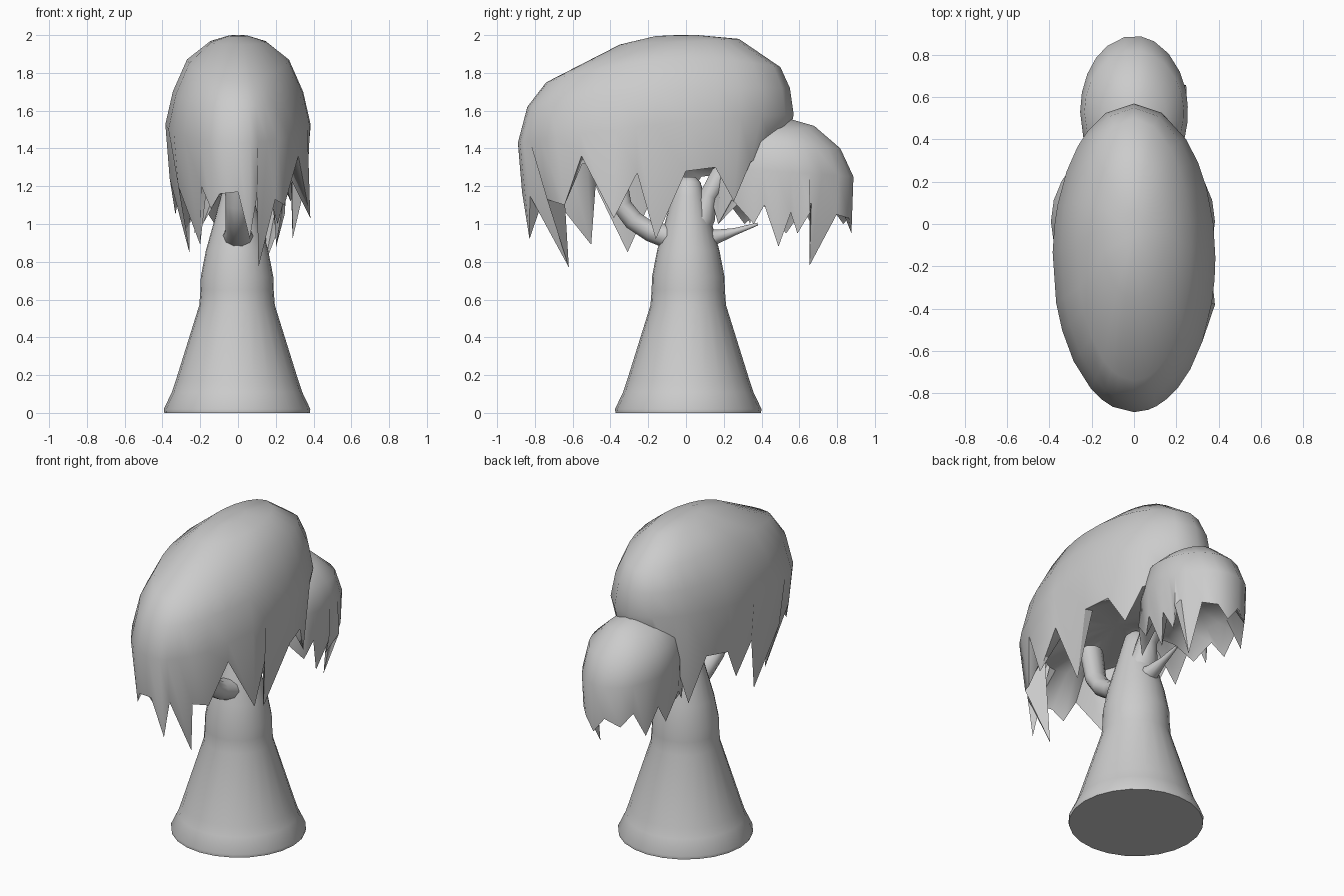
import bpy, bmesh
from math import sin, cos, radians, pi
from mathutils import Vector

if "Cube" in bpy.data.objects:
    bpy.data.objects.remove(bpy.data.objects["Cube"])


def finish(name, bm, angle=50):
    bmesh.ops.recalc_face_normals(bm, faces=bm.faces)
    me = bpy.data.meshes.new(name)
    bm.to_mesh(me)
    bm.free()
    ob = bpy.data.objects.new(name, me)
    bpy.context.collection.objects.link(ob)
    bpy.ops.object.select_all(action='DESELECT')
    ob.select_set(True)
    bpy.context.view_layer.objects.active = ob
    bpy.ops.object.shade_smooth_by_angle(angle=radians(angle))
    return ob


def bridge(bm, a, b):
    n = len(a)
    for i in range(n):
        j = (i + 1) % n
        bm.faces.new((a[i], a[j], b[j], b[i]))


def fan(bm, ring, tip):
    v = bm.verts.new(tip)
    for i in range(len(ring)):
        bm.faces.new((ring[i], ring[(i + 1) % len(ring)], v))


def lathe(name, profile, centre, sides):
    """Revolve (radius, z) pairs about a vertical axis."""
    bm = bmesh.new()
    rings = [[bm.verts.new((centre[0] + r * cos(2 * pi * k / sides),
                            centre[1] + r * sin(2 * pi * k / sides), z))
              for k in range(sides)] for r, z in profile]
    for a, b in zip(rings, rings[1:]):
        bridge(bm, a, b)
    bm.faces.new(rings[0])
    bm.faces.new(rings[-1])
    return finish(name, bm)


def branch(name, pts, sides=10):
    """Tapered limb in the x = 0 plane through (y, z, radius) points."""
    bm = bmesh.new()
    path = [Vector((0, y, z)) for y, z, r in pts]
    rings = []
    for i, p in enumerate(path):
        d = (path[min(i + 1, len(path) - 1)] - path[max(i - 1, 0)]).normalized()
        up = Vector((1, 0, 0)).cross(d)
        r = pts[i][2]
        rings.append([bm.verts.new(p + Vector((1.2 * r * cos(2 * pi * k / sides), 0, 0))
                                   + up * r * sin(2 * pi * k / sides))
                      for k in range(sides)])
    for a, b in zip(rings, rings[1:]):
        bridge(bm, a, b)
    bm.faces.new(rings[0])
    bm.faces.new(rings[-1])
    return finish(name, bm)


def canopy(name, apex, rings, hem, under):
    """Domed crown: rings are (y_front, z_front, y_back, z_back, half_width, side_lift);
    hem points are (angle, inset, z) around the widest, last ring."""
    bm = bmesh.new()
    angles = [radians(h[0]) for h in hem]

    def ring(yf, zf, yb, zb, w, lift):
        out = []
        for t in angles:
            k = (sin(t) + 1) / 2
            out.append(bm.verts.new((w * cos(t), yf + (yb - yf) * k,
                                     zf + (zb - zf) * k + lift * cos(t) ** 2)))
        return out

    loops = [ring(*r) for r in rings]
    yf, yb, w = rings[-1][0], rings[-1][2], rings[-1][4]
    cy, sy = (yf + yb) / 2, (yb - yf) / 2

    def level(spec):
        return [bm.verts.new((w * f * cos(t), cy + sy * f * sin(t), z))
                for t, (f, z) in zip(angles, spec)]

    # ragged hem, then hollow underside
    loops.append(level([(f, z) for _, f, z in hem]))
    loops.append(level([(.74, under) for _ in hem]))
    for a, b in zip(loops, loops[1:]):
        bridge(bm, a, b)
    fan(bm, loops[0], apex)
    fan(bm, loops[-1], (0, cy, under + .06))
    return finish(name, bm, 60)


# Flared trunk
lathe("trunk", [(.385, 0), (.388, .02), (.345, .11), (.325, .17), (.2, .57), (.194, .65),
                (.192, .72), (.165, .86), (.12, 1.02), (.085, 1.15), (.065, 1.22),
                (.035, 1.25)], (-.005, .012), 24)

# Limbs
branch("front_limb", [(-.08, .93, .07), (-.19, .96, .055), (-.28, 1.02, .055),
                      (-.34, 1.1, .055), (-.38, 1.3, .06)])
branch("rear_twig", [(.1, .92, .06), (.17, .935, .038), (.26, .96, .02), (.38, 1.0, .008)])
branch("rear_limb", [(.04, .95, .08), (.09, 1.04, .07), (.12, 1.15, .05),
                     (.18, 1.25, .06), (.28, 1.31, .06)])

# Main crown
canopy("main_crown", (0, -.05, 2.0),
       [(-.16, 1.995, .06, 2.0, .05, 0),
        (-.35, 1.95, .28, 1.98, .15, 0),
        (-.74, 1.75, .5, 1.83, .27, .08),
        (-.84, 1.62, .55, 1.72, .345, .03),
        (-.89, 1.43, .57, 1.58, .385, .02)],
       [(-105, .97, 1.16), (-90, .97, 1.17), (-80, .93, .92), (-74, .95, 1.15),
        (-66, .69, .77), (-57, .94, 1.13), (-46, .92, 1.1), (-33, .99, 1.36),
        (-17, 1.04, 1.03), (-8, .97, 1.27),
        (0, .75, .92), (13, .97, 1.28), (27, .95, 1.3), (38, .92, 1.12),
        (50, .9, 1.33), (70, .92, 1.38), (90, .95, 1.4), (110, .93, 1.36),
        (125, .93, 1.26), (134, .95, 1.0), (146, .96, 1.27), (160, .96, 1.25),
        (168, .88, 1.05), (178, .94, 1.24), (197, .7, .85), (208, .93, 1.2),
        (222, .7, .89), (238, .95, 1.2), (247, .95, 1.08)], 1.32)

# Small rear crown
canopy("rear_crown", (0, .5, 1.57),
       [(.36, 1.54, .68, 1.52, .15, -.03),
        (.24, 1.46, .82, 1.4, .235, -.01),
        (.17, 1.3, .89, 1.25, .255, 0)],
       [(-90, 1.15, 1.2), (-72, 1.05, 1.0), (-50, 1.04, 1.13), (-30, .95, 1.0),
        (-19, .98, 1.1), (-8, .8, .88), (4, .98, 1.06), (12, .8, .95), (20, 1.03, 1.06),
        (32, .65, .78), (50, .97, 1.05), (68, 1, 1.03), (82, .97, .95), (100, .98, 1.05),
        (120, .97, 1.0), (135, .98, 1.08), (150, .95, .92), (165, .98, 1.08),
        (180, .9, .95), (200, .98, 1.1), (220, .95, 1.0), (240, 1.05, 1.14)], 1.16)
